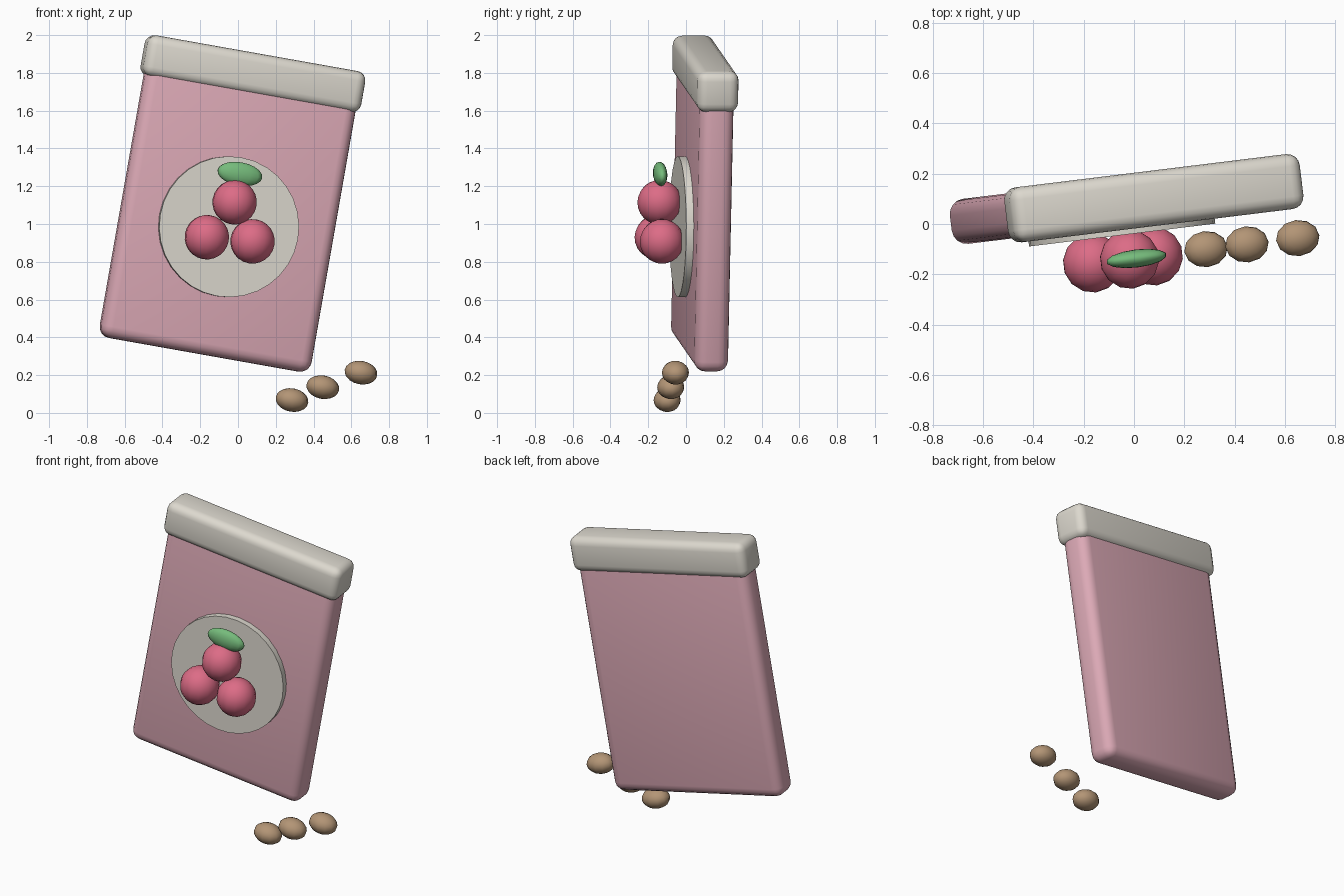
import bpy
from math import radians
from mathutils import Matrix, Vector, Euler

if "Cube" in bpy.data.objects:
    bpy.data.objects.remove(bpy.data.objects["Cube"])

# The whole pouch leans 10 degrees sideways and turns 7 degrees
ROT = Euler((0, radians(10), radians(7))).to_matrix().to_4x4()
TILT = Matrix.Translation((0.079, 0.1025, 1.795)) @ ROT


def material(name, rgb):
    m = bpy.data.materials.new(name)
    m.diffuse_color = (*rgb, 1)
    m.use_nodes = True
    m.node_tree.nodes["Principled BSDF"].inputs["Base Color"].default_value = m.diffuse_color
    return m


CREAM = material("cream", (0.72, 0.69, 0.62))
PINK = material("pink", (0.72, 0.40, 0.47))
RED = material("red", (0.72, 0.15, 0.24))
GREEN = material("green", (0.18, 0.50, 0.20))
BROWN = material("brown", (0.45, 0.30, 0.18))


def finish(name, mat, matrix, angle=40):
    ob = bpy.context.object
    ob.name = name
    ob.data.materials.append(mat)
    bpy.ops.object.shade_smooth_by_angle(angle=radians(angle))
    ob.matrix_world = matrix
    return ob


def rounded_box(name, size, center, bevel, mat):
    bpy.ops.mesh.primitive_cube_add(size=1)
    ob = bpy.context.object
    ob.data.transform(Matrix.Diagonal((*size, 1)))
    mod = ob.modifiers.new("round", 'BEVEL')
    mod.width, mod.segments = bevel, 4
    bpy.ops.object.modifier_apply(modifier=mod.name)
    finish(name, mat, TILT @ Matrix.Translation(center))


def ellipsoid(name, pos, radii, mat, segments, rings):
    bpy.ops.mesh.primitive_uv_sphere_add(segments=segments, ring_count=rings, radius=1)
    bpy.context.object.data.transform(Matrix.Diagonal((*radii, 1)))
    finish(name, mat, Matrix.Translation(pos) @ ROT, 60)


# Pouch body and its cap
rounded_box("pouch_body", (1.14, 0.18, 1.51), (0, 0, -0.755), 0.06, PINK)
rounded_box("pouch_cap", (1.18, 0.22, 0.22), (0, 0, 0), 0.05, CREAM)

# Round label on the front
bpy.ops.mesh.primitive_cylinder_add(vertices=32, radius=0.373, depth=0.05)
finish("label_disc", CREAM, TILT @ Matrix.Translation((0, -0.105, -0.822))
       @ Matrix.Rotation(radians(90), 4, 'X'), 30)

# Berries and leaf
for i, pos in enumerate([(-0.165, -0.155, 0.93), (-0.018, -0.14, 1.115), (0.077, -0.127, 0.908)]):
    ellipsoid(f"berry_{i + 1}", pos, (0.118,) * 3, RED, 14, 12)
ellipsoid("leaf", (0.01, -0.137, 1.265), (0.123, 0.036, 0.062), GREEN, 14, 10)

# Loose beans
for i, pos in enumerate([(0.286, -0.10, 0.068), (0.449, -0.081, 0.136), (0.651, -0.056, 0.213)]):
    ellipsoid(f"bean_{i + 1}", pos, (0.088, 0.072, 0.062), BROWN, 12, 10)
